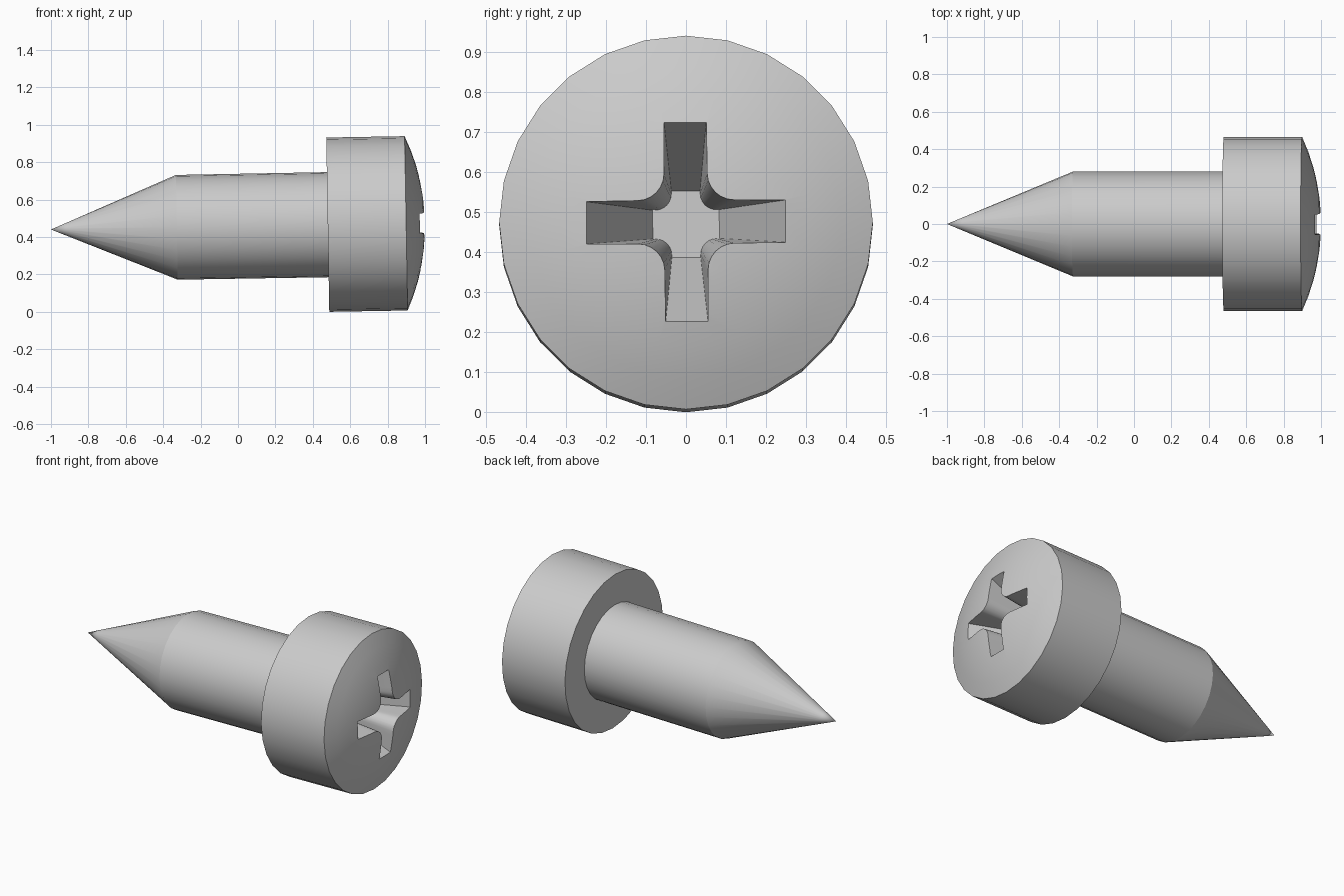
import bpy, bmesh
from math import sin, cos, pi, radians
from mathutils import Matrix

if "Cube" in bpy.data.objects:
    bpy.data.objects.remove(bpy.data.objects["Cube"])

SIDES = 28
HEAD_R, SHAFT_R = 0.466, 0.281
DOME_R = 1.115


def make_object(name, bm):
    bmesh.ops.recalc_face_normals(bm, faces=bm.faces)
    mesh = bpy.data.meshes.new(name)
    bm.to_mesh(mesh)
    bm.free()
    obj = bpy.data.objects.new(name, mesh)
    bpy.context.collection.objects.link(obj)
    return obj


def bridge(bm, a, b):
    n = len(a)
    for i in range(n):
        bm.faces.new((a[i], a[(i + 1) % n], b[(i + 1) % n], b[i]))


def fan(bm, ring, x):
    apex = bm.verts.new((x, 0, 0))
    for i in range(len(ring)):
        bm.faces.new((ring[i], ring[(i + 1) % len(ring)], apex))


# Screw body: pointed shank and domed head turned around the x axis
profile = [(-0.92, 0.0333), (-0.327, 0.28), (0.48, SHAFT_R), (0.48, HEAD_R)]
for k in range(6, 0, -1):
    r = HEAD_R * k / 6
    profile.append((1.001 - DOME_R + (DOME_R ** 2 - r * r) ** 0.5, r))
bm = bmesh.new()
rings = []
for x, r in profile:
    rings.append([bm.verts.new((x, r * cos(2 * pi * i / SIDES), r * sin(2 * pi * i / SIDES)))
                  for i in range(SIDES)])
for a, b in zip(rings, rings[1:]):
    bridge(bm, a, b)
fan(bm, rings[0], -1.0)
fan(bm, rings[-1], 1.001)
screw = make_object("screw", bm)


# Cross recess cutter: filleted cross outline, tapering towards its floor
def cross_outline(reach, half, fillet, segs=6):
    pts = []
    c = half + fillet
    for q in range(4):
        quarter = [(reach, -half), (reach, half)]
        for i in range(segs + 1):
            t = -pi / 2 - (pi / 2) * i / segs
            quarter.append((c + fillet * cos(t), c + fillet * sin(t)))
        a = q * pi / 2 + radians(0.5)
        pts += [(y * cos(a) - z * sin(a), y * sin(a) + z * cos(a)) for y, z in quarter]
    return pts


MOUTH_X, FLOOR_X = 0.975, 0.64
mouth = cross_outline(0.25, 0.053, 0.065)
floor = cross_outline(0.083, 0.036, 0.04)
bm = bmesh.new()
levels = []
for x in (FLOOR_X, 1.08):
    t = (x - FLOOR_X) / (MOUTH_X - FLOOR_X)
    levels.append([bm.verts.new((x, f[0] + (m[0] - f[0]) * t, f[1] + (m[1] - f[1]) * t))
                   for f, m in zip(floor, mouth)])
bridge(bm, *levels)
bm.faces.new(levels[0])
bm.faces.new(levels[1])
cutter = make_object("recess_cutter", bm)
cutter.hide_render = True

cut = screw.modifiers.new("recess", 'BOOLEAN')
cut.operation = 'DIFFERENCE'
cut.solver = 'EXACT'
cut.object = cutter
bpy.context.view_layer.objects.active = screw
screw.select_set(True)
bpy.ops.object.modifier_apply(modifier="recess")
bpy.data.objects.remove(cutter)

# Slight tilt of the whole screw, resting on the head rim
screw.data.transform(Matrix.Translation((0, 0, 0.458)) @ Matrix.Rotation(radians(-1), 4, 'Y'))
bpy.ops.object.shade_smooth_by_angle(angle=radians(20))
